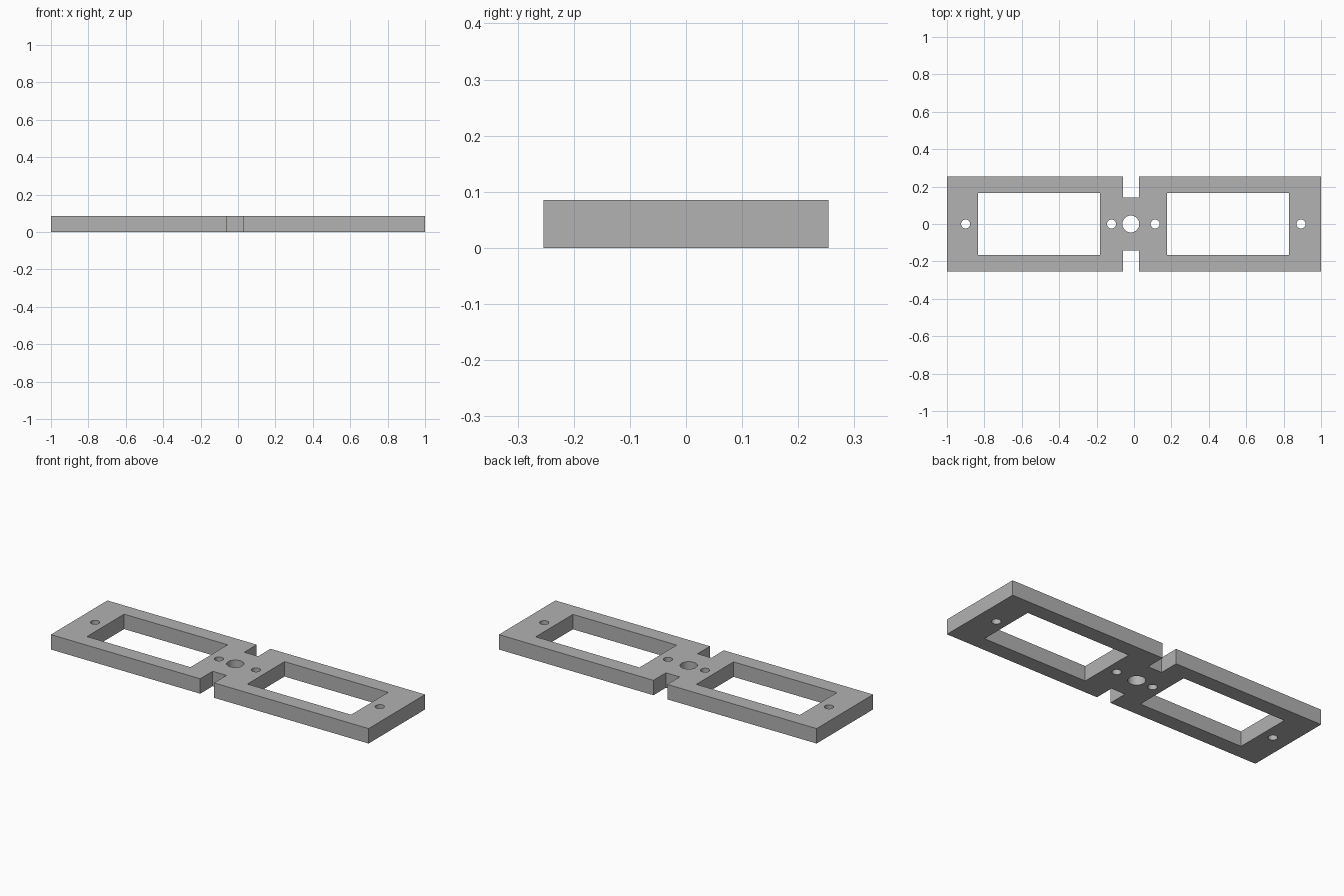
import bpy

# Remove the default cube
cube = bpy.data.objects.get("Cube")
if cube:
    bpy.data.objects.remove(cube, do_unlink=True)

HEIGHT = 0.085
HALF_DEPTH = 0.254
MID = -0.017  # centre of the neck along x

grey = bpy.data.materials.new("light_grey")
grey.use_nodes = True
colour = (0.445, 0.445, 0.445, 1)
grey.diffuse_color = colour
grey.node_tree.nodes["Principled BSDF"].inputs["Base Color"].default_value = colour


def box(name, x0, x1, y0, y1, z0, z1):
    bpy.ops.mesh.primitive_cube_add(
        size=1, location=((x0 + x1) / 2, (y0 + y1) / 2, (z0 + z1) / 2))
    ob = bpy.context.object
    ob.name = name
    ob.scale = (x1 - x0, y1 - y0, z1 - z0)
    bpy.ops.object.transform_apply(location=True, rotation=False, scale=True)
    ob.data.materials.append(grey)
    return ob


def cutter_box(name, x0, x1, y0, y1):
    return box(name, x0, x1, y0, y1, -0.1, 0.2)


def cutter_hole(name, x, radius):
    bpy.ops.mesh.primitive_cylinder_add(
        vertices=48, radius=radius, depth=0.4, location=(x, 0, 0))
    ob = bpy.context.object
    ob.name = name
    ob.data.materials.append(grey)
    return ob


# Solid plate
plate = box("mounting_plate", -1, 1, -HALF_DEPTH, HALF_DEPTH, 0, HEIGHT)

# Rectangular windows and the two notches that form the neck
cutters = [
    cutter_box("right_window", -0.834, -0.182, -0.167, 0.167),
    cutter_box("left_window", 0.176, 0.829, -0.167, 0.167),
    cutter_box("front_notch", -0.06, 0.027, -0.4, -0.142),
    cutter_box("back_notch", -0.06, 0.027, 0.142, 0.4),
    cutter_hole("centre_hole", MID, 0.045),
]

# Small screw holes
for x in (-0.9, -0.12, 0.113, 0.893):
    cutters.append(cutter_hole("screw_hole", x, 0.024))

# Cut every opening through the plate
bpy.context.view_layer.objects.active = plate
for cutter in cutters:
    cutter.hide_render = True
    mod = plate.modifiers.new("cut", "BOOLEAN")
    mod.operation = "DIFFERENCE"
    mod.solver = "EXACT"
    mod.object = cutter
    bpy.ops.object.modifier_apply(modifier=mod.name)
    bpy.data.objects.remove(cutter, do_unlink=True)

# Smooth hole walls, sharp plate edges
bpy.ops.object.select_all(action="DESELECT")
plate.select_set(True)
bpy.ops.object.shade_smooth_by_angle(angle=0.52)
